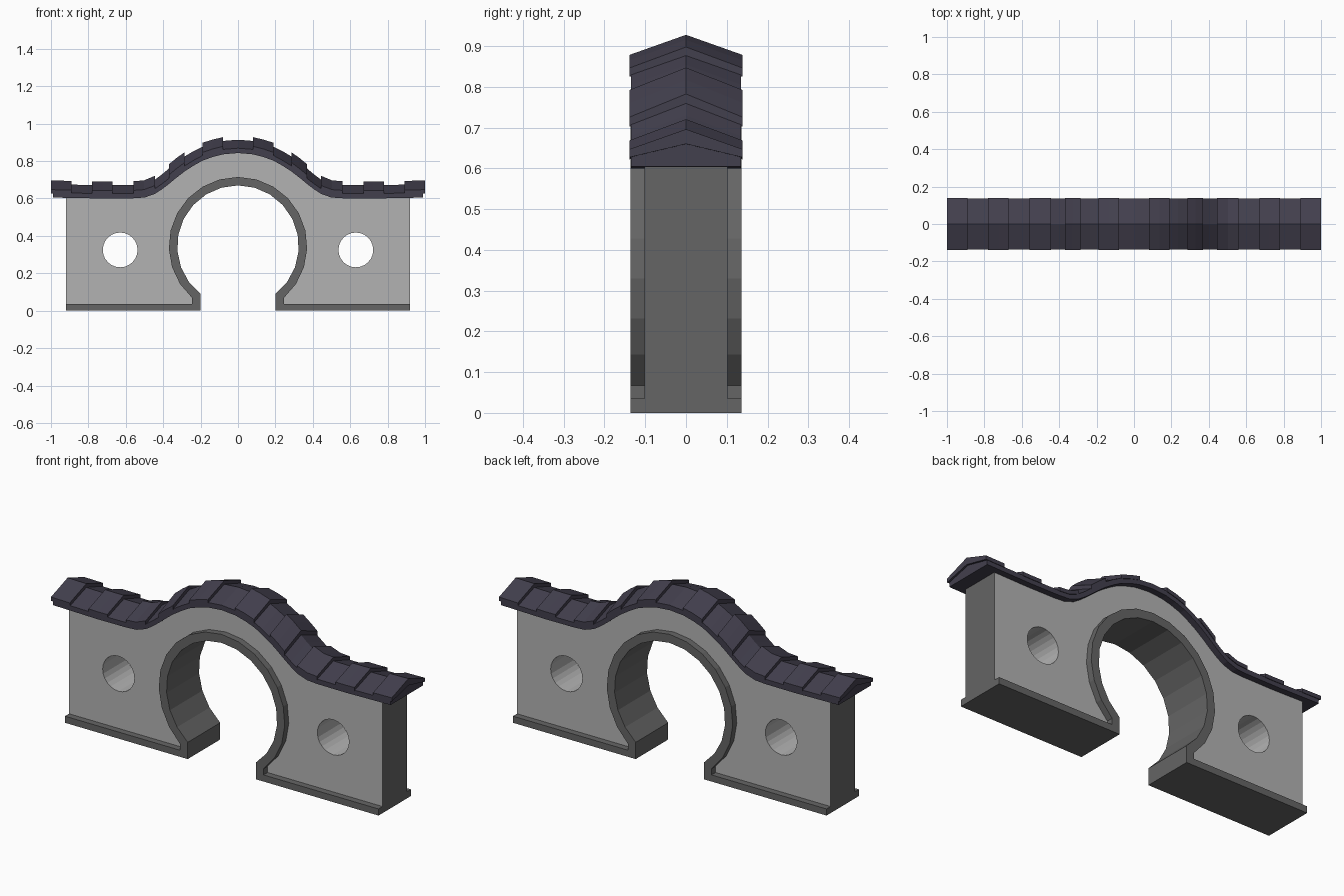
import bpy, bmesh
from math import radians, sin, cos, acos, degrees

if "Cube" in bpy.data.objects:
    bpy.data.objects.remove(bpy.data.objects["Cube"])


def material(name, rgb):
    m = bpy.data.materials.new(name)
    m.diffuse_color = (*rgb, 1)
    m.use_nodes = True
    m.node_tree.nodes["Principled BSDF"].inputs["Base Color"].default_value = m.diffuse_color
    return m


STONE = material("light_stone", (0.45, 0.45, 0.45))
TRIM = material("dark_stone", (0.13, 0.13, 0.13))
TILE = material("slate", (0.055, 0.05, 0.075))


def make(name, verts, faces, *mats):
    me = bpy.data.meshes.new(name)
    me.from_pydata(verts, [], faces)
    bm = bmesh.new()
    bm.from_mesh(me)
    bmesh.ops.recalc_face_normals(bm, faces=bm.faces)
    bm.to_mesh(me)
    bm.free()
    ob = bpy.data.objects.new(name, me)
    bpy.context.collection.objects.link(ob)
    for m in mats:
        me.materials.append(m)
    return ob


def loft(name, rings, *mats):
    """Skin closed rings of equal length and cap both ends."""
    n = len(rings[0])
    verts = [p for r in rings for p in r]
    faces = [(i*n + j, i*n + (j+1) % n, (i+1)*n + (j+1) % n, (i+1)*n + j)
             for i in range(len(rings) - 1) for j in range(n)]
    faces += [tuple(range(n)), tuple(range(len(verts) - n, len(verts)))]
    return make(name, verts, faces, *mats)


# Underside of the roof: low shoulders rising into a central hump
CURVE = [(0, .843), (.08, .836), (.135, .822), (.19, .802), (.235, .777), (.285, .745),
         (.33, .710), (.37, .677), (.405, .650), (.445, .624), (.50, .605), (.56, .601),
         (.73, .600), (1.0, .605)]


def height(x):
    x = abs(x)
    for (x0, z0), (x1, z1) in zip(CURVE, CURVE[1:]):
        if x <= x1 + 1e-6:
            return z0 + (z1 - z0) * (x - x0) / (x1 - x0)
    return CURVE[-1][1]


def roof_ring(x, section):
    slope = (height(x + .03) - height(x - .03)) / .06
    k = 1 + .25 * slope * slope
    return [(x, y, height(x) + h * k) for y, h in section]


# Arch outline, inner and outer edge of the stone frame
def outline(r, foot, base, n=18):
    a = degrees(acos(foot / r))
    arc = [(r * cos(radians(t)), .345 + r * sin(radians(t)))
           for t in (-a + (180 + 2*a) * i / n for i in range(n + 1))]
    return [(.92, base), (foot, base)] + arc + [(-foot, base), (-.92, base)]


inner, outer = outline(.325, .2, 0), outline(.37, .245, .035)
D = .136
loft("arch_frame", [[(a[0], -D, a[1]), (b[0], -D, b[1]), (b[0], D, b[1]), (a[0], D, a[1])]
                    for a, b in zip(inner, outer)], TRIM)

# Wall panel with a humped top tucked into the roof
half = [p[0] for p in CURVE[1:-1]] + [.92]
xs = [-x for x in reversed(half)] + [0] + half
profile = outer + [(x, height(x) + .015) for x in xs]
wall = loft("wall", [[(x, y, z) for x, z in profile] for y in (-.102, .102)], STONE, TRIM)
for p in wall.data.polygons:
    if abs(p.center.x) > .91:
        p.material_index = 1

# Round windows
for s in (-1, 1):
    bpy.ops.mesh.primitive_cylinder_add(vertices=24, radius=.093, depth=.6,
                                        location=(s * .63, 0, .325), rotation=(radians(90), 0, 0))
    cutter = bpy.context.object
    cutter.name = "window_cutter"
    cutter.hide_render = True
    mod = wall.modifiers.new("window", 'BOOLEAN')
    mod.object, mod.operation, mod.solver = cutter, 'DIFFERENCE', 'EXACT'
    bpy.context.view_layer.objects.active = wall
    bpy.ops.object.modifier_apply(modifier=mod.name)
    bpy.data.objects.remove(cutter)

# Continuous gabled roof
base = [(-.135, 0), (.135, 0), (.135, .026), (0, .071), (-.135, .026)]
half = [p[0] for p in CURVE[1:-1]] + [.99]
xs = [-x for x in reversed(half)] + [0] + half
loft("roof_base", [roof_ring(x, base) for x in xs], TILE)

# Raised cap tiles, every second course
cap = [(-.139, .022), (0, .055), (.139, .022), (.139, .042), (0, .091), (-.139, .042)]
for x0, x1 in ((.08, .19), (.285, .37), (.445, .56), (.67, .78), (.89, 1)):
    for s in (-1, 1):
        loft("cap_tile", [roof_ring(s * x, cap) for x in (x0, (x0 + x1) / 2, x1)], TILE)
